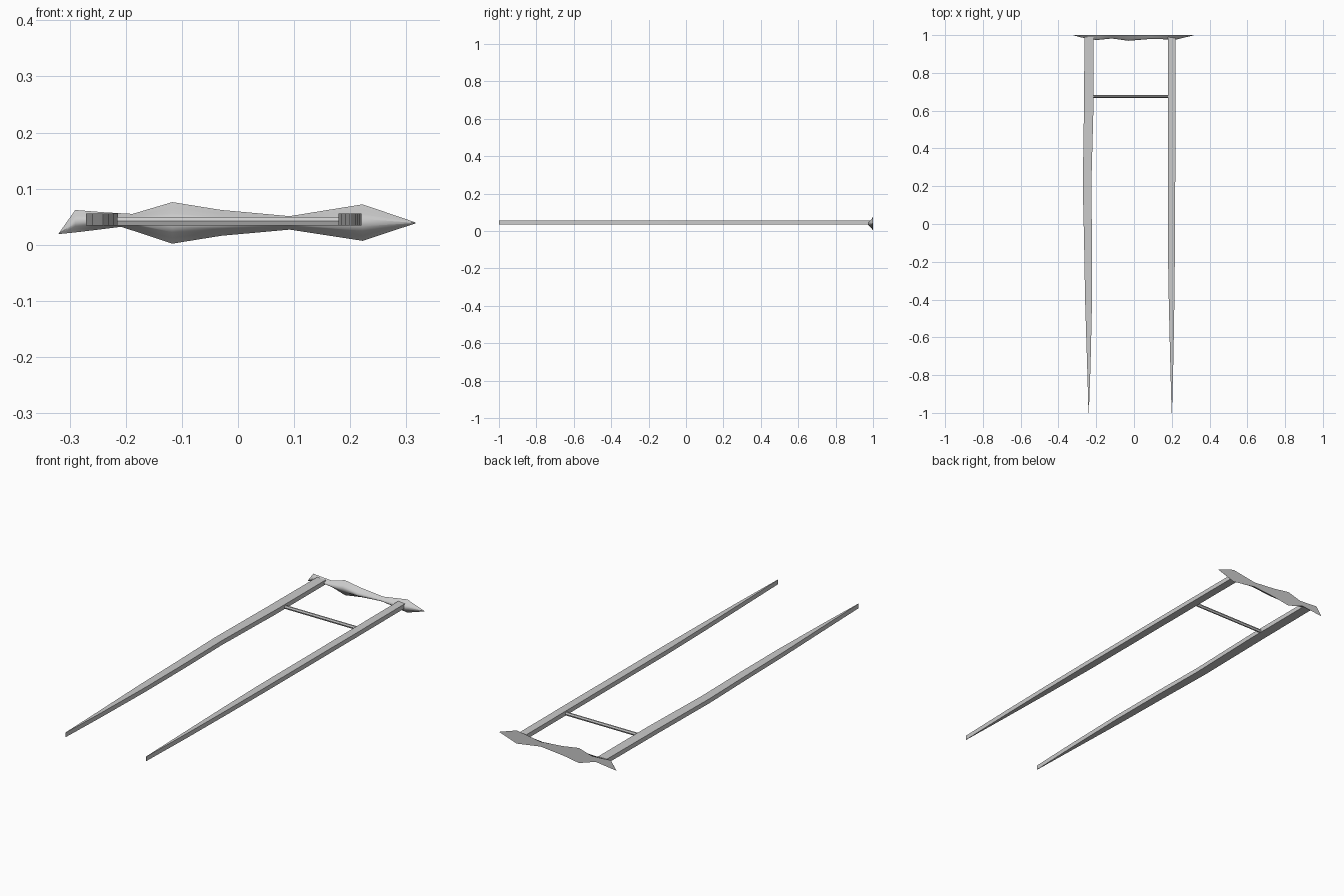
import bpy, bmesh, math

if "Cube" in bpy.data.objects:
    bpy.data.objects.remove(bpy.data.objects["Cube"])


def loft(name, rings, smooth=False):
    """Skin a list of equal-length point rings and cap both ends."""
    bm = bmesh.new()
    loops = [[bm.verts.new(p) for p in ring] for ring in rings]
    n = len(loops[0])
    for a, b in zip(loops, loops[1:]):
        for i in range(n):
            j = (i + 1) % n
            bm.faces.new((a[i], a[j], b[j], b[i]))
    bm.faces.new(loops[0])
    bm.faces.new(loops[-1])
    bmesh.ops.remove_doubles(bm, verts=bm.verts, dist=1e-5)
    bmesh.ops.recalc_face_normals(bm, faces=bm.faces)
    mesh = bpy.data.meshes.new(name)
    bm.to_mesh(mesh)
    bm.free()
    ob = bpy.data.objects.new(name, mesh)
    bpy.context.collection.objects.link(ob)
    if smooth:
        bpy.ops.object.select_all(action='DESELECT')
        bpy.context.view_layer.objects.active = ob
        ob.select_set(True)
        bpy.ops.object.shade_smooth_by_angle(angle=math.radians(50))
    return ob


# Tapered rails: (y, left x, right x) along the length
Z0, Z1 = 0.034, 0.056
rails = {
    "left_rail": [(0.99, -0.262, -0.214), (0.6, -0.265, -0.215),
                  (0.2, -0.271, -0.226), (-0.1, -0.264, -0.222),
                  (-0.4, -0.259, -0.222), (-0.75, -0.248, -0.230),
                  (-1.0, -0.241, -0.239)],
    "right_rail": [(0.99, 0.180, 0.220), (0.6, 0.180, 0.220),
                   (-0.1, 0.179, 0.217), (-0.4, 0.184, 0.214),
                   (-0.7, 0.191, 0.209), (-1.0, 0.199, 0.201)],
}
for name, stations in rails.items():
    loft(name, [[(a, y, Z0), (b, y, Z0), (b, y, Z1), (a, y, Z1)]
                for y, a, b in stations])

# Thin hexagonal rung between the rails
hexagon = [(0.675 + 0.007 * math.cos(i * math.pi / 3),
            0.042 + 0.009 * math.sin(i * math.pi / 3)) for i in range(6)]
loft("cross_rung", [[(x, y, z) for y, z in hexagon] for x in (-0.225, 0.19)])

# Flared end plate: (x top, z top, x bottom, z bottom, depth)
plate = [
    (-0.319, 0.021, -0.320, 0.019, 0.001),
    (-0.290, 0.062, -0.290, 0.022, 0.010),
    (-0.240, 0.058, -0.240, 0.028, 0.020),
    (-0.188, 0.055, -0.208, 0.032, 0.026),
    (-0.117, 0.076, -0.117, 0.002, 0.018),
    (-0.030, 0.062, -0.030, 0.016, 0.030),
    (0.092, 0.051, 0.092, 0.027, 0.020),
    (0.222, 0.072, 0.222, 0.007, 0.024),
    (0.316, 0.040, 0.316, 0.038, 0.001),
]
# Concave flare section: (depth fraction, height fraction)
flare = [(0.0, 1.0), (0.35, 0.72), (0.75, 0.45), (1.0, 0.2)]
flare += [(d, -h) for d, h in reversed(flare)]
rings = []
for xt, zt, xb, zb, depth in plate:
    rings.append([((xt + xb) / 2 + (xt - xb) / 2 * h,
                   1.0 - depth * d,
                   (zt + zb) / 2 + (zt - zb) / 2 * h) for d, h in flare])
loft("flared_end_plate", rings, smooth=True)
